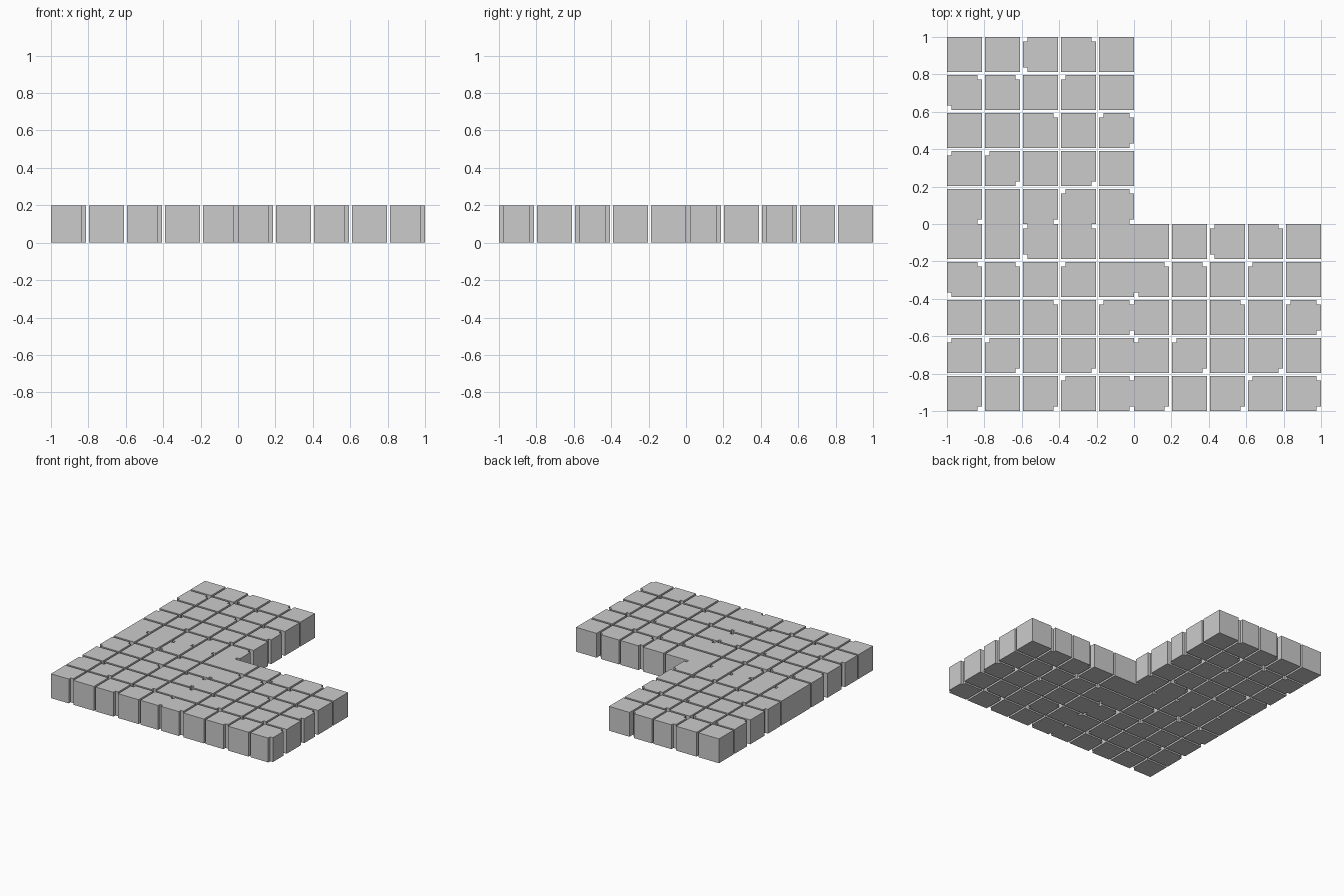
import bpy
import bmesh

cube = bpy.data.objects.get("Cube")
if cube:
    bpy.data.objects.remove(cube, do_unlink=True)

HEIGHT = 0.2
TILE = 0.187
NOTCH = 0.025
COUNT = 5
PITCH = (1 - TILE) / (COUNT - 1)

# Notched corners of each block, back row first, columns running toward +x.
# a = back -x, b = back +x, c = front +x, d = front -x, - = plain block
NOTCHES = [
    "-  -  ad b  -",
    "bd b  -  a  -",
    "-  -  b  -  abc",
    "a  ac -  c  -",
    "c  -  c  a  bc",
]


def block_outline(x, y, corners):
    """Counter-clockwise outline of a square with small square notches."""
    points = []
    for name, sx, sy in (("d", 0, 0), ("c", 1, 0), ("b", 1, 1), ("a", 0, 1)):
        px, py = x + sx * TILE, y + sy * TILE
        if name not in corners:
            points.append((px, py))
            continue
        ix = px + NOTCH * (1 - 2 * sx)
        iy = py + NOTCH * (1 - 2 * sy)
        notch = [(px, iy), (ix, iy), (ix, py)]
        points += notch if sx == sy else notch[::-1]
    return points


def add_block(bm, outline):
    """Extrude an outline upward into a closed block."""
    face = bm.faces.new([bm.verts.new((px, py, 0)) for px, py in outline])
    top = bmesh.ops.extrude_face_region(bm, geom=[face], use_keep_orig=True)
    verts = [v for v in top["geom"] if isinstance(v, bmesh.types.BMVert)]
    bmesh.ops.translate(bm, verts=verts, vec=(0, 0, HEIGHT))


# One section: a grid of separate blocks with narrow gaps
bm = bmesh.new()
for row, line in enumerate(NOTCHES):
    for col, corners in enumerate(line.split()):
        y = (COUNT - 1 - row) * PITCH
        add_block(bm, block_outline(col * PITCH, y, corners))
bmesh.ops.recalc_face_normals(bm, faces=bm.faces)
mesh = bpy.data.meshes.new("block_section")
bm.to_mesh(mesh)
bm.free()

# Three identical sections form the L-shaped slab
for name, x, y in (("back_right_section", -1, 0),
                   ("front_right_section", -1, -1),
                   ("front_left_section", 0, -1)):
    section = bpy.data.objects.new(name, mesh)
    section.location = (x, y, 0)
    bpy.context.collection.objects.link(section)
